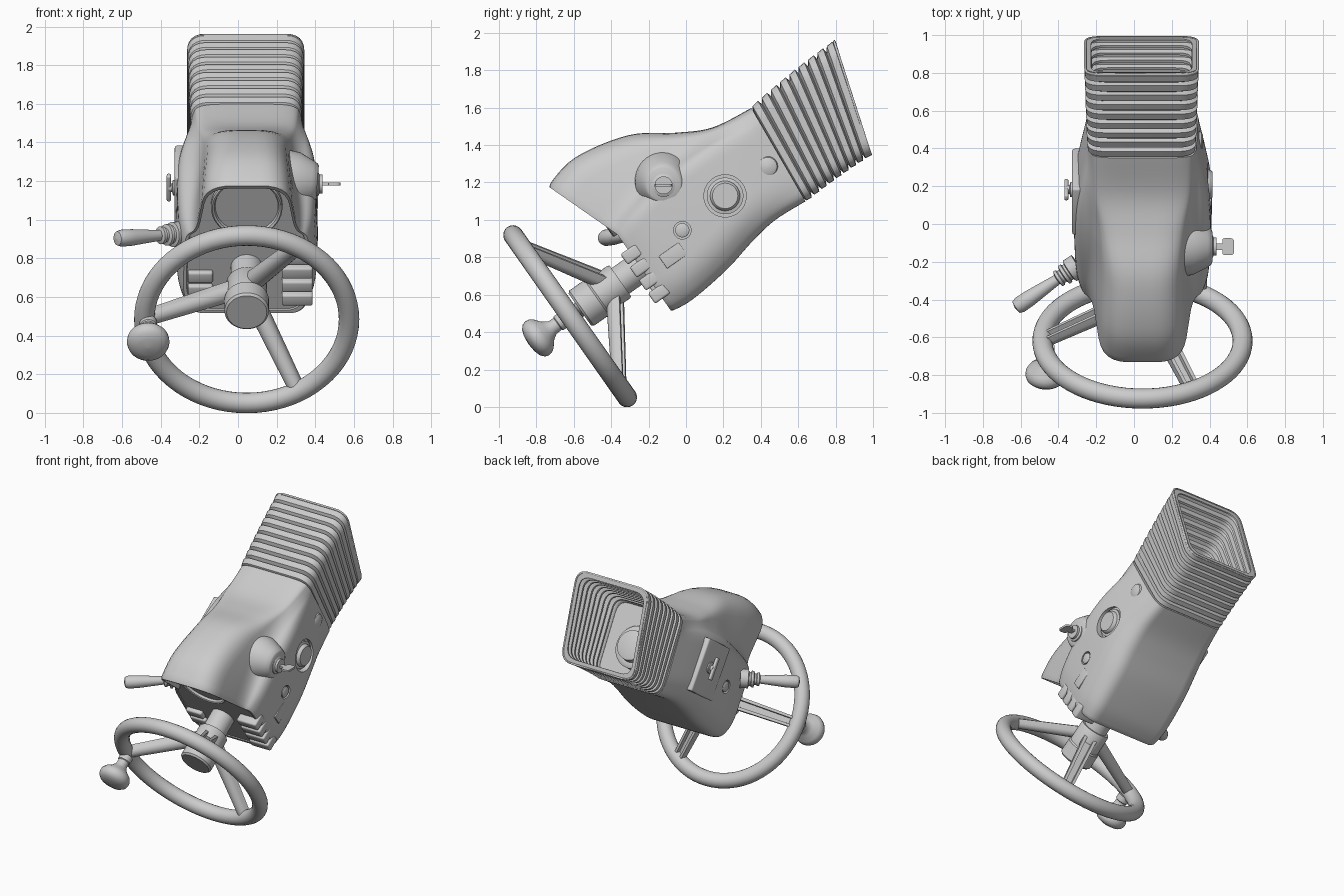
import bpy, bmesh
from math import sin, cos, pi, radians
from mathutils import Vector, Matrix

if "Cube" in bpy.data.objects:
    bpy.data.objects.remove(bpy.data.objects["Cube"])

# Tilted working frame: s runs along the steering axis, u across it, x sideways
CX = 0.045
X, A, U = Vector((1, 0, 0)), Vector((0, .818, .575)), Vector((0, -.575, .818))


def P(x, s, u):
    return X * (CX + x) + A * s + U * u


def finish(ob, angle=35):
    bpy.ops.object.select_all(action='DESELECT')
    bpy.context.view_layer.objects.active = ob
    ob.select_set(True)
    bpy.ops.object.shade_smooth_by_angle(angle=radians(angle))
    return ob


def loft(name, rings, caps=(True, True), angle=35):
    bm = bmesh.new()
    vr = [[bm.verts.new(p) for p in r] for r in rings]
    n = len(vr[0])
    for a, b in zip(vr, vr[1:]):
        for i in range(n):
            j = (i + 1) % n
            bm.faces.new((a[i], a[j], b[j], b[i]))
    if caps[0]:
        bm.faces.new(vr[0])
    if caps[1]:
        bm.faces.new(vr[-1])
    bmesh.ops.recalc_face_normals(bm, faces=bm.faces)
    me = bpy.data.meshes.new(name)
    bm.to_mesh(me)
    bm.free()
    ob = bpy.data.objects.new(name, me)
    bpy.context.collection.objects.link(ob)
    return finish(ob, angle)


def lathe(name, origin, axis, prof, n=40):
    """Turned part: prof holds (radius, distance along axis)."""
    q = Vector(axis).to_track_quat('Z', 'Y')
    return loft(name, [[origin + q @ Vector((r * cos(2 * pi * i / n), r * sin(2 * pi * i / n), h))
                        for i in range(n)] for r, h in prof])


def box(name, centre, size, bevel=.01):
    """Bevelled box aligned with the tilted frame."""
    bm = bmesh.new()
    bmesh.ops.create_cube(bm, size=1)
    for v in bm.verts:
        v.co = P(*(c + k * d for c, k, d in zip(centre, v.co, size)))
    bmesh.ops.bevel(bm, geom=bm.edges[:], offset=bevel, segments=3, affect='EDGES', profile=.5)
    bmesh.ops.recalc_face_normals(bm, faces=bm.faces)
    me = bpy.data.meshes.new(name)
    bm.to_mesh(me)
    bm.free()
    ob = bpy.data.objects.new(name, me)
    bpy.context.collection.objects.link(ob)
    return finish(ob)


def fillet(pts, radii, n=6):
    out = []
    for i, (p, r) in enumerate(zip(pts, radii)):
        p, a, b = Vector(p), Vector(pts[i - 1]), Vector(pts[(i + 1) % len(pts)])
        a = p + (a - p).normalized() * min(r, .45 * (a - p).length)
        b = p + (b - p).normalized() * min(r, .45 * (b - p).length)
        for k in range(n + 1):
            t = k / n
            out.append(a * (1 - t) ** 2 + p * 2 * t * (1 - t) + b * t * t)
    return out


# Housing: cross-sections along the axis
# s, bottom half-width, bottom u, side half-width, shoulder u, hood base, hood top half-width, top u, nose lean, tail lean
ST = [(.23, .28, .463, .335, .96, .265, .215, 1.39, 1, 0),
      (.36, .29, .45, .36, 1.00, .265, .20, 1.432, .45, 0),
      (.60, .29, .475, .37, 1.05, .25, .185, 1.365, .1, 0),
      (.80, .29, .52, .365, 1.06, .255, .20, 1.23, 0, 0),
      (.97, .285, .543, .34, 1.04, .275, .23, 1.14, 0, .3),
      (1.18, .27, .532, .295, .98, .285, .255, 1.107, 0, 1)]


def section(k, scale=1, flat=None):
    s, wb, b, w, sh, h, ht, t, f, g = k
    half = [(wb, b), (w, b + .12), (.97 * w, sh), (h, sh + .05), (ht, t)]
    rad = [.06, .08, .07, .09, .14]
    ring = fillet(half + [(-x, u) for x, u in half[::-1]], rad + rad[::-1])
    out = []
    for x, u in ring:
        x, u = x * scale, .9 + (u - .9) * scale
        lean = -.155 * f * max(0, (u - .965) / .425) + g * (.05 * (u - .53) / .575 - .025)
        out.append(P(x, s + lean if flat is None else flat, u))
    return out


def blend(i, t):
    a, b, c, d = (ST[min(max(i + k, 0), len(ST) - 1)] for k in (-1, 0, 1, 2))
    return [.5 * (2 * q + (r - p) * t + (2 * p - 5 * q + 4 * r - v) * t * t + (3 * q - p - 3 * r + v) * t ** 3)
            for p, q, r, v in zip(a, b, c, d)]


rings = [section(ST[0], .93, .236), section(ST[0], .94), section(ST[0], .985)]
rings += [section(blend(i, k / 6)) for i in range(5) for k in range(6) if i + k > 0] + [section(ST[-1])]
housing = loft("housing", rings)

# Recesses in the side walls
for x0, s, u, r in ((.325, .82, .803, .113), (.34, .527, .784, .047), (-.5, .527, .784, .047)):
    cut = lathe("recess_cutter", P(x0, s, u), X, [(r, 0), (r, .16)])
    cut.hide_render = True
    m = housing.modifiers.new("recess", 'BOOLEAN')
    m.operation, m.object, m.solver = 'DIFFERENCE', cut, 'EXACT'
    bpy.context.view_layer.objects.active = housing
    bpy.ops.object.modifier_apply(modifier=m.name)
    bpy.data.objects.remove(cut)
finish(housing)

# Side fittings
lathe("round_cap", P(.32, .82, .803), X, [(.098, 0), (.098, .022), (.08, .026), (.075, .044), (.068, .05), (.001, .05)])
for sx in (1, -1):
    lathe("side_button", P(sx * .335, .527, .784), X * sx, [(.038, 0), (.038, .026), (.03, .031), (.001, .031)], 24)
box("side_label_plate", (.35, .408, .703), (.03, .13, .08), .004)
lathe("side_boss", P(.30, 1.096, .8), X, [(.055, 0), (.05, .012), (.035, .02), (.001, .023)], 24)

# Rubber bellows with stepped ribs
def bellow(t, k):
    ang = radians(30.1 - 12.3 * t)
    c = Vector((CX - .005, .495 + .40 * t, 1.35 + .305 * t + .04 * t * (1 - t)))
    up = Vector((0, -sin(ang), cos(ang)))
    w, h = (.28 + .015 * t) * k, (.285 + .03 * t) * k
    return [c + X * p[0] + up * p[1] for p in fillet([(w, -h), (w, h), (-w, h), (-w, -h)], [.09] * 4)]


N = 9
ribs = [bellow((i + d) / N, k) for i in range(N) for d, k in ((0, .92), (.2, 1), (.7, 1.01), (.85, .92))]
ribs += [bellow(.985, .92), bellow(.985, 1.01), bellow(1, 1.01)]
bellows = loft("bellows", ribs, (False, False))
m = bellows.modifiers.new("wall", 'SOLIDIFY')
m.thickness, m.offset = .012, 0
lathe("rear_bearing", P(0, 1.16, .8), A, [(.15, 0), (.15, .06), (.135, .07), (.11, .07), (.105, .12), (.07, .13), (.001, .13)])

# Gauge under the hood
lathe("gauge", P(0, .26, 1.15), -A, [(.185, 0), (.185, .05), (.178, .056), (.168, .05), (.163, .035), (.001, .035)], 48)

# Steering wheel: rim, hub with column, three grooved spokes
bpy.ops.mesh.primitive_torus_add(major_radius=.53, minor_radius=.053, major_segments=72, minor_segments=20)
rim = bpy.context.object
rim.name = "wheel_rim"
mat = Matrix((X, U, -A)).transposed().to_4x4()
mat.translation = P(0, -.228, .753)
rim.matrix_world = mat
finish(rim)
lathe("wheel_hub", P(0, 0, .753), A, [(.001, -.165), (.104, -.165), (.115, -.153), (.115, -.055), (.106, -.045),
                                      (.106, .09), (.1, .1), (.083, .1), (.083, .26)])
for deg in (60, 180, 300):
    a = radians(deg)
    rad, side = X * cos(a) + U * sin(a), X * -sin(a) + U * cos(a)
    p0, p1 = P(0, .03, .753) + rad * .06, P(0, -.222, .753) + rad * .52
    n = (p1 - p0).cross(side).normalized()
    if n.dot(A) > 0:
        n = -n
    sec = [(cos(pi * i / 12), sin(pi * i / 12)) for i in range(13)]
    sec += [(-.95, -.7), (-.5, -.7), (-.45, -.1), (.45, -.1), (.5, -.7), (.95, -.7)]
    loft("wheel_spoke", [[p + (side * x + n * y) * r for x, y in sec] for p, r in ((p0, .05), (p1, .04))])

# Spinner knob
lathe("spinner_knob", Vector((-.465, -.625, .487)), -A,
      [(.045, .03), (.045, .07), (.038, .075), (.04, .11), (.06, .14), (.095, .168), (.108, .19), (.11, .21),
       (.104, .23), (.085, .248), (.05, .26), (.001, .265)])

# Direction lever with ribbed boot
lathe("lever", Vector((-.32, -.235, .925)), (-.826, -.56, -.06),
      [(.065, -.03), (.065, .025), (.048, .03), (.048, .042), (.056, .046), (.056, .062), (.038, .068), (.038, .08),
       (.046, .085), (.046, .1), (.028, .106), (.03, .13), (.036, .2), (.043, .28), (.044, .345), (.036, .368), (.001, .376)], 28)

# Ignition pod, lock and key
pod = Vector((0, -.12, 1.185))
lathe("ignition_pod", pod + X * .24 + Vector((0, 0, .02)), (1, 0, -.08),
      [(.16, 0), (.15, .07), (.115, .14), (.1, .165), (.088, .172), (.001, .172)])
lathe("ignition_lock", pod + X * .38, X, [(.062, 0), (.062, .035), (.048, .042), (.048, .058), (.001, .058)], 28)
bow = fillet([(.43, -.018), (.468, -.018), (.468, -.045), (.53, -.045), (.53, .045), (.468, .045), (.468, .018),
              (.43, .018)], [.001, .001, .015, .02, .02, .015, .001, .001], 4)
loft("key", [[pod + Vector((x, y, z)) for x, y in bow] for z in (-.007, .007)])

# Rocker switches along the front edges
for i in range(4):
    box("rocker_switch", (.262, .232, .58 + i * .085), (.16, .1, .068), .012)
for i in range(2):
    box("left_rocker_switch", (-.24, .232, .62 + i * .085), (.13, .05, .068), .012)

# Left access door with latch handle
box("access_door", (-.345, .80, .84), (.055, .3, .38), .012)
lathe("latch_stem", P(-.36, .82, .85), -X, [(.04, 0), (.04, .022), (.022, .026), (.022, .045), (.001, .045)], 24)
box("latch_handle", (-.403, .82, .85), (.022, .035, .16), .009)
